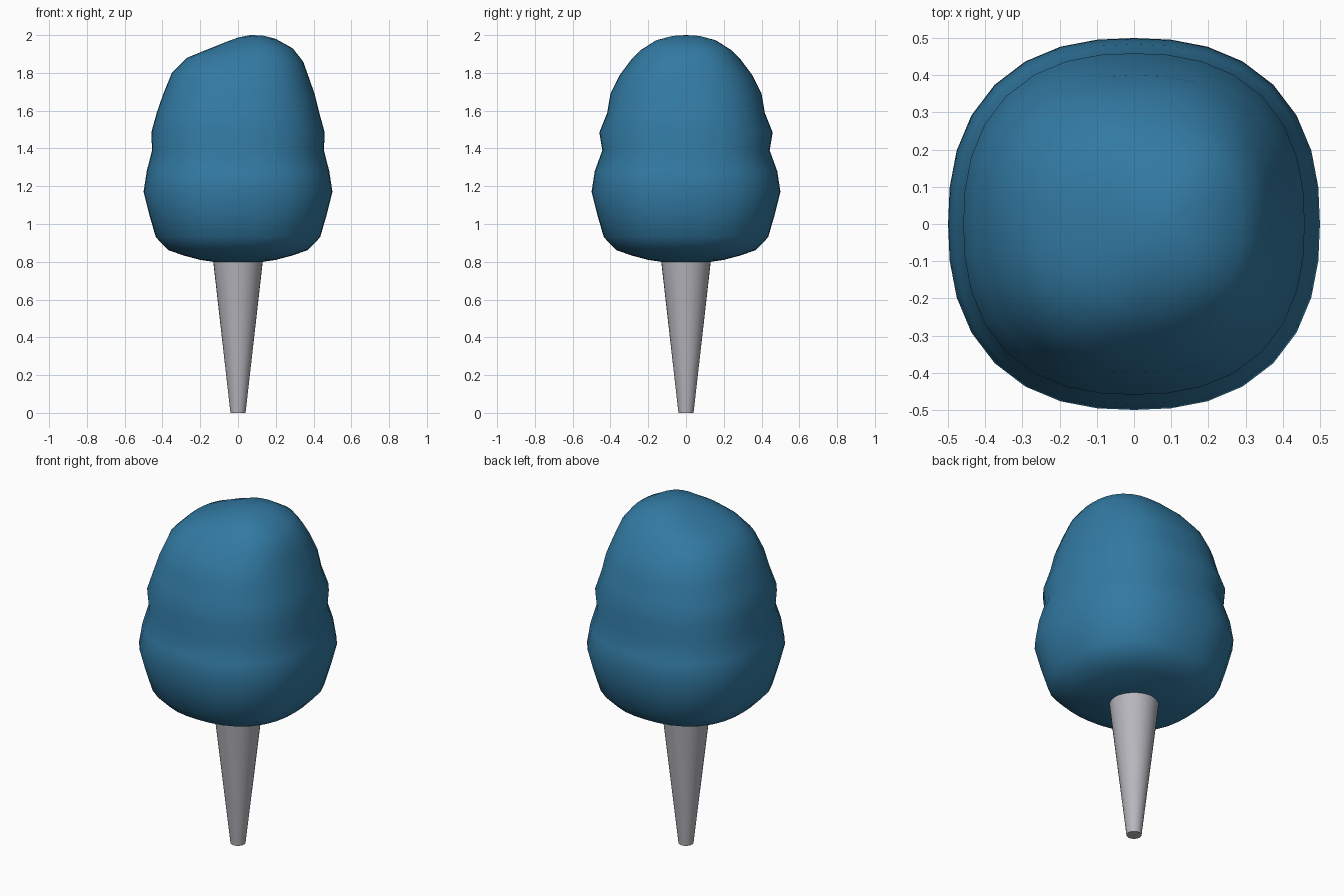
import bpy, bmesh, math

if "Cube" in bpy.data.objects:
    bpy.data.objects.remove(bpy.data.objects["Cube"])

SEG = 32


def material(name, col):
    m = bpy.data.materials.new(name)
    m.diffuse_color = (*col, 1)
    m.use_nodes = True
    m.node_tree.nodes["Principled BSDF"].inputs["Base Color"].default_value = m.diffuse_color
    return m


def loft(name, rings, mat, power, tip_low=None, tip_high=None):
    """Rings are (x left, z left, x right, z right, y half, z at y sides)."""
    bm = bmesh.new()
    loops = []
    for xl, zl, xr, zr, yh, zy in rings:
        loop = []
        for i in range(SEG):
            a = math.tau * i / SEG
            c, s = math.cos(a), math.sin(a)
            k = (abs(c) ** power + abs(s) ** power) ** (-1 / power)
            c, s = c * k, s * k
            x = (xl + xr) / 2 + c * (xr - xl) / 2
            w = min(1, abs(c))
            z = zy * (1 - w) + (zr if c > 0 else zl) * w
            loop.append(bm.verts.new((x, s * yh, z)))
        loops.append(loop)
    for lo, hi in zip(loops, loops[1:]):
        for i in range(SEG):
            j = (i + 1) % SEG
            bm.faces.new((lo[i], lo[j], hi[j], hi[i]))
    # close the ends with a fan to a tip, or with a flat cap
    for loop, tip in ((loops[0][::-1], tip_low), (loops[-1], tip_high)):
        if tip:
            v = bm.verts.new(tip)
            for i in range(SEG):
                bm.faces.new((loop[i], loop[(i + 1) % SEG], v))
        else:
            bm.faces.new(loop)
    me = bpy.data.meshes.new(name)
    bm.to_mesh(me)
    bm.free()
    me.materials.append(mat)
    ob = bpy.data.objects.new(name, me)
    bpy.context.collection.objects.link(ob)
    bpy.context.view_layer.objects.active = ob
    ob.select_set(True)
    bpy.ops.object.shade_smooth_by_angle(angle=math.radians(60))
    ob.select_set(False)
    return ob


def ring(r, z, y=None):
    return (-r, z, r, z, y or r, z)


blue = material("candy blue", (0.032, 0.195, 0.366))
grey = material("cone grey", (0.48, 0.47, 0.51))

# fluffy floss: two soft bulges and a lopsided top
floss = [
    ring(0.10, 0.795), ring(0.20, 0.81), ring(0.29, 0.834), ring(0.37, 0.862),
    ring(0.435, 0.93), ring(0.47, 1.05), ring(0.50, 1.17), ring(0.483, 1.28),
    ring(0.455, 1.39, 0.443), ring(0.459, 1.485), ring(0.43, 1.59, 0.417),
    (-0.395, 1.69, 0.405, 1.69, 0.40, 1.69),
    (-0.35, 1.80, 0.37, 1.79, 0.35, 1.79),
    (-0.27, 1.88, 0.345, 1.86, 0.29, 1.87),
    (-0.16, 1.925, 0.29, 1.93, 0.24, 1.92),
    (-0.06, 1.965, 0.20, 1.98, 0.16, 1.97),
    (0.00, 1.987, 0.13, 1.998, 0.08, 1.992),
]
loft("candy_floss", floss, blue, 2.4, (0, 0, 0.79), (0.065, 0, 2.0))

# paper cone holder
loft("paper_cone", [ring(0.04, 0), ring(0.131, 0.80)], grey, 2)
